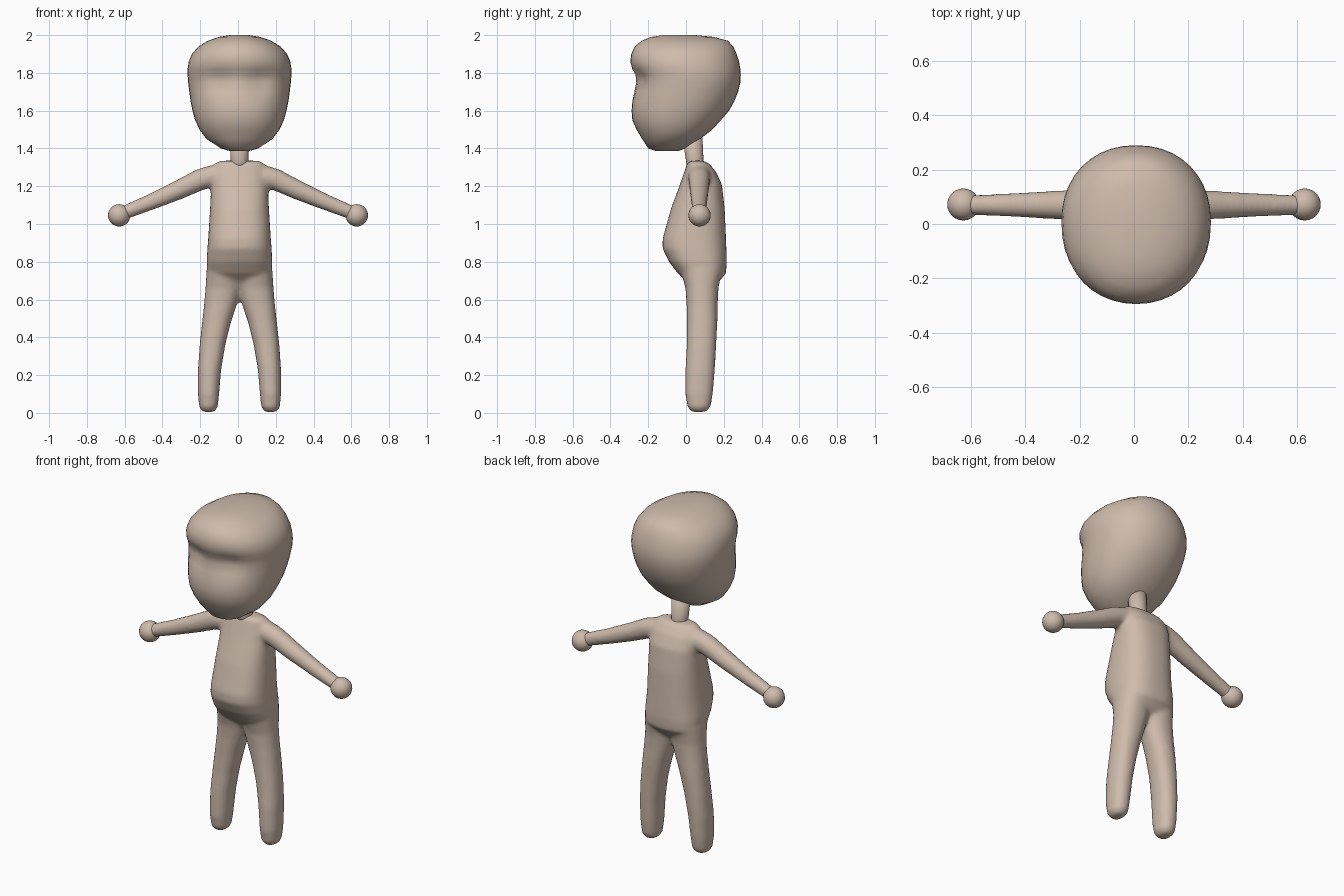
import bpy, bmesh, math
from mathutils import Vector

if "Cube" in bpy.data.objects:
    bpy.data.objects.remove(bpy.data.objects["Cube"])

SEG = 40
skin = bpy.data.materials.new("warm_beige")
skin.diffuse_color = (0.62, 0.50, 0.415, 1)
skin.use_nodes = True
skin.node_tree.nodes["Principled BSDF"].inputs["Base Color"].default_value = skin.diffuse_color


def finish(bm, name):
    bmesh.ops.recalc_face_normals(bm, faces=bm.faces)
    for f in bm.faces:
        f.smooth = True
    mesh = bpy.data.meshes.new(name)
    bm.to_mesh(mesh)
    bm.free()
    mesh.materials.append(skin)
    ob = bpy.data.objects.new(name, mesh)
    bpy.context.collection.objects.link(ob)
    return ob


def loft(bm, rings):
    """Skin a list of closed point rings and cap both ends."""
    loops = [[bm.verts.new(p) for p in r] for r in rings]
    for a, b in zip(loops, loops[1:]):
        for i in range(len(a)):
            j = (i + 1) % len(a)
            bm.faces.new((a[i], a[j], b[j], b[i]))
    bm.faces.new(loops[0])
    bm.faces.new(loops[-1])


def flat_ring(z, x0, x1, y0, y1, power):
    """Horizontal superellipse ring between the given limits."""
    pts = []
    for i in range(SEG):
        a = 2 * math.pi * i / SEG
        c, s = math.cos(a), math.sin(a)
        x = math.copysign(abs(c) ** (2 / power), c)
        y = math.copysign(abs(s) ** (2 / power), s)
        pts.append(Vector(((x0 + x1) / 2 + x * (x1 - x0) / 2,
                           (y0 + y1) / 2 + y * (y1 - y0) / 2, z)))
    return pts


def tube_rings(path):
    """Round rings along a path in the xz plane: (x, y, z, radius)."""
    pts = [Vector(p[:3]) for p in path]
    rings = []
    for i, p in enumerate(path):
        d = (pts[min(i + 1, len(pts) - 1)] - pts[max(i - 1, 0)]).normalized()
        u = Vector((0, 1, 0))
        v = d.cross(u)
        rings.append([pts[i] + p[3] * (math.cos(2 * math.pi * k / 24) * u
                      + math.sin(2 * math.pi * k / 24) * v) for k in range(24)])
    return rings


# Body: torso, legs and arms fused into one smooth skin
bm = bmesh.new()
CX = 0.008
torso = [  # z, half width, front y, back y
    (0.66, 0.07, 0.03, 0.14), (0.70, 0.13, 0.00, 0.18), (0.74, 0.168, -0.045, 0.212),
    (0.80, 0.174, -0.09, 0.216), (0.87, 0.17, -0.124, 0.214), (0.92, 0.166, -0.124, 0.212),
    (1.08, 0.156, -0.08, 0.205), (1.21, 0.15, -0.032, 0.19), (1.28, 0.145, -0.008, 0.157),
    (1.32, 0.13, 0.005, 0.122), (1.335, 0.10, 0.025, 0.095)]
loft(bm, [flat_ring(z, CX - w, CX + w, f, b, 2.5) for z, w, f, b in torso])

leg = [  # z, inner x, outer x, front y, back y
    (0.005, 0.135, 0.195, 0.03, 0.105), (0.03, 0.115, 0.214, 0.008, 0.13),
    (0.10, 0.108, 0.22, -0.004, 0.142), (0.23, 0.097, 0.22, -0.003, 0.153),
    (0.36, 0.075, 0.211, 0.004, 0.16), (0.48, 0.045, 0.198, 0.005, 0.166),
    (0.58, 0.012, 0.187, 0.003, 0.168), (0.66, -0.01, 0.18, -0.003, 0.172),
    (0.76, -0.01, 0.174, -0.03, 0.19), (0.84, 0.01, 0.15, -0.03, 0.17)]
arm = [(0.06, 0.07, 1.25, 0.05), (0.14, 0.07, 1.252, 0.06), (0.20, 0.07, 1.235, 0.057),
       (0.32, 0.07, 1.178, 0.051), (0.46, 0.07, 1.117, 0.043), (0.62, 0.07, 1.053, 0.036)]
for side in (-1, 1):
    loft(bm, [[Vector((CX + side * p.x, p.y, p.z)) for p in
               flat_ring(z, a, b, f, k, 2.2)] for z, a, b, f, k in leg])
    loft(bm, [[Vector((side * p.x, p.y, p.z)) for p in r] for r in tube_rings(arm)])
body = finish(bm, "body")
remesh = body.modifiers.new("fuse", 'REMESH')
remesh.mode = 'VOXEL'
remesh.voxel_size = 0.011
remesh.use_smooth_shade = True
relax = body.modifiers.new("relax", 'SMOOTH')
relax.factor = 0.5
relax.iterations = 8

# Hands
for side, name in ((-1, "left_hand"), (1, "right_hand")):
    bm = bmesh.new()
    bmesh.ops.create_uvsphere(bm, u_segments=24, v_segments=16, radius=0.059)
    bmesh.ops.translate(bm, verts=bm.verts, vec=(side * 0.629, 0.072, 1.046))
    finish(bm, name)

# Neck
bm = bmesh.new()
loft(bm, [flat_ring(z, CX - r, CX + r, y - r, y + r, 2)
          for z, r, y in ((1.29, 0.046, 0.05), (1.33, 0.046, 0.047), (1.50, 0.055, 0.03))])
neck = finish(bm, "neck")

# Head: rounded rings, sloping in behind the jaw, with a brow and eye hollows
head = [  # z, half width, front y, back y
    (1.386, 0.05, -0.16, -0.04), (1.40, 0.098, -0.20, -0.005), (1.45, 0.175, -0.232, 0.075),
    (1.50, 0.212, -0.262, 0.14), (1.55, 0.235, -0.284, 0.185), (1.60, 0.249, -0.288, 0.228),
    (1.65, 0.259, -0.284, 0.256), (1.70, 0.266, -0.274, 0.276), (1.75, 0.272, -0.265, 0.288),
    (1.79, 0.275, -0.268, 0.29), (1.82, 0.275, -0.285, 0.288), (1.86, 0.269, -0.295, 0.281),
    (1.90, 0.252, -0.29, 0.268), (1.94, 0.217, -0.272, 0.25), (1.97, 0.168, -0.235, 0.222),
    (1.99, 0.11, -0.185, 0.15), (2.0, 0.05, -0.12, 0.05)]
rings = [flat_ring(z, CX - w, CX + w, f, b, 2.15) for z, w, f, b in head]
for r in rings:
    for p in r:
        if p.y < -0.1:
            for ex in (-0.11, 0.11):
                p.y += 0.026 * math.exp(-((p.x - CX - ex) / 0.06) ** 2
                                        - ((p.z - 1.755) / 0.06) ** 2)
bm = bmesh.new()
loft(bm, rings)
finish(bm, "head")
